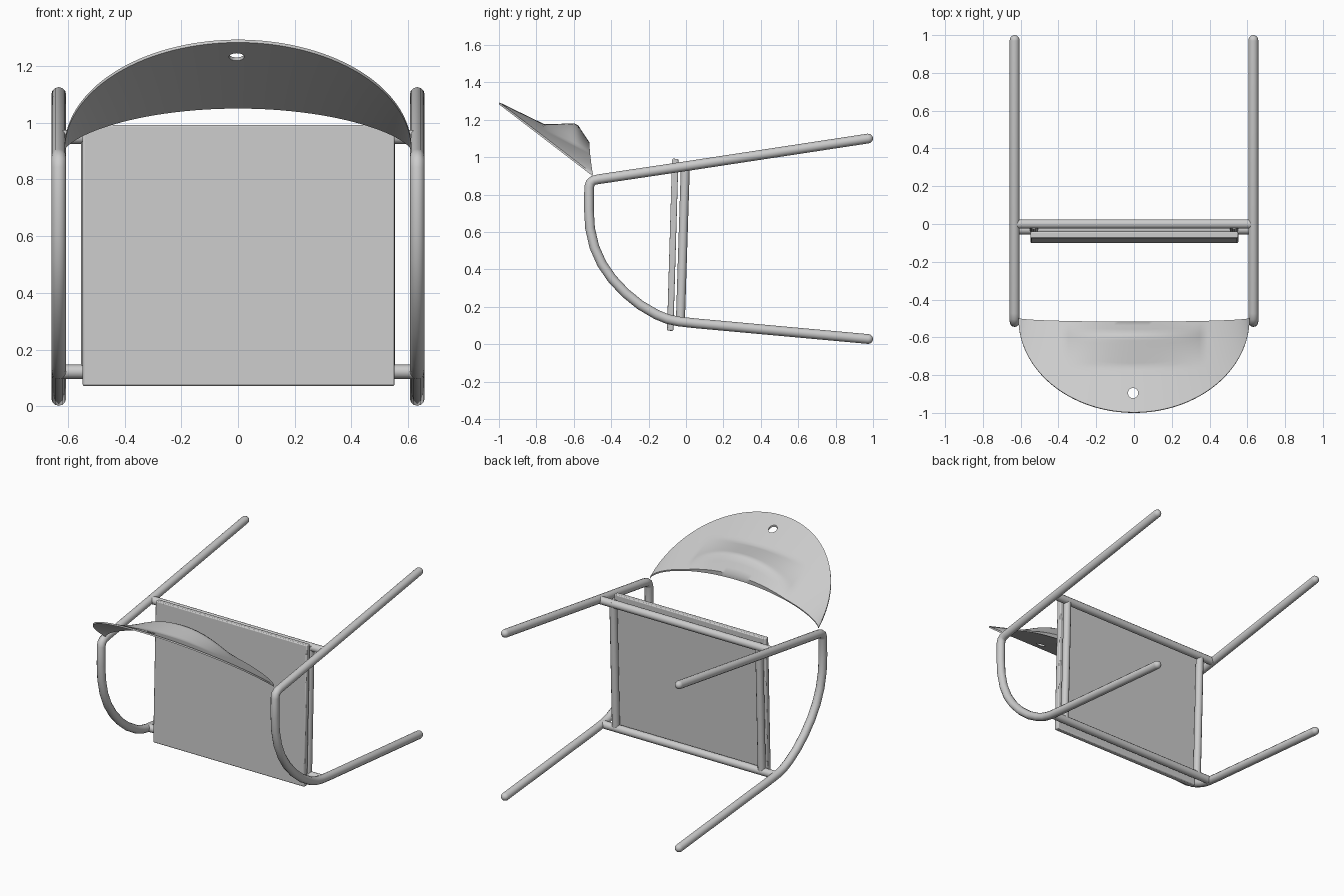
import bpy, bmesh
from math import sin, cos, pi, radians, atan2
from mathutils import Vector

if "Cube" in bpy.data.objects:
    bpy.data.objects.remove(bpy.data.objects["Cube"])


def finish(ob, angle=40):
    bpy.ops.object.select_all(action='DESELECT')
    ob.select_set(True)
    bpy.context.view_layer.objects.active = ob
    bpy.ops.object.shade_smooth_by_angle(angle=radians(angle))


def tube(name, pts, r, round_ends=False):
    """Round bar along a path, optionally with domed ends."""
    pts = [(Vector(p), 1.0) for p in pts]
    if round_ends:
        def dome(a, b):
            d = (a - b).normalized() * r
            return [(a + d * sin(k), cos(k)) for k in (0.4, 0.8, 1.15, 1.4, 1.54)]
        pts = dome(pts[0][0], pts[1][0])[::-1] + pts + dome(pts[-1][0], pts[-2][0])
    cu = bpy.data.curves.new(name, 'CURVE')
    cu.dimensions = '3D'
    cu.bevel_depth = r
    cu.bevel_resolution = 4
    cu.use_fill_caps = True
    sp = cu.splines.new('POLY')
    sp.points.add(len(pts) - 1)
    for p, (co, rad) in zip(sp.points, pts):
        p.co = (*co, 1)
        p.radius = rad
    ob = bpy.data.objects.new(name, cu)
    bpy.context.collection.objects.link(ob)
    bpy.ops.object.select_all(action='DESELECT')
    ob.select_set(True)
    bpy.context.view_layer.objects.active = ob
    bpy.ops.object.convert(target='MESH')
    ob = bpy.context.object
    finish(ob)
    return ob


# Side frames: rear leg, back bend and front leg in one bent tube
path = [(0.974, 1.10), (0.0, 0.952), (-0.47, 0.882), (-0.495, 0.876),
        (-0.511, 0.863), (-0.518, 0.84), (-0.519, 0.72), (-0.513, 0.62),
        (-0.49, 0.52), (-0.45, 0.43), (-0.395, 0.35), (-0.325, 0.275),
        (-0.245, 0.21), (-0.16, 0.16), (-0.10, 0.135), (-0.04, 0.122),
        (0.05, 0.112), (0.974, 0.028)]
for side, s in (("left", -1), ("right", 1)):
    tube(side + "_side_frame", [(s * 0.632, y, z) for y, z in path], 0.026, True)

# Seat support: cross bars and side rails
tube("rear_cross_bar", [(-0.625, 0, 0.95), (0.625, 0, 0.95)], 0.025)
tube("front_cross_bar", [(-0.625, -0.03, 0.122), (0.625, -0.03, 0.122)], 0.025)
for side, s in (("left", -1), ("right", 1)):
    tube(side + "_seat_rail", [(s * 0.53, -0.003, 0.965), (s * 0.53, -0.03, 0.122)], 0.024)

# Seat board, slightly tilted
bpy.ops.mesh.primitive_cube_add(size=1, location=(0.002, -0.071, 0.532))
seat = bpy.context.object
seat.name = "seat"
seat.scale = (1.10, 0.034, 0.92)
seat.rotation_euler.x = -atan2(0.027, 0.92)
bpy.ops.object.transform_apply(location=False, rotation=False, scale=True)
bev = seat.modifiers.new("bevel", 'BEVEL')
bev.width = 0.006
bev.segments = 2
finish(seat)

# Backrest: thin half-oval shell with a raised pad on its upper face
NU, NV = 72, 24
bm = bmesh.new()


def shell_point(i, j, top):
    t = 0.02 + (pi - 0.04) * i / NU
    s, v = sin(t), j / NV
    inner = Vector((0.612 * cos(t), -0.5 - 0.02 * s, 0.9 + 0.15 * s ** 1.3))
    outer = Vector((0.612 * cos(t), -0.5 - 0.5 * s, 0.9 + 0.383 * s))
    p = inner.lerp(outer, v)
    if top:
        ramp = (p.y + 0.76) / 0.16 if p.y < -0.6 else (-0.5 - p.y) / 0.08
        ramp = min(1, max(0, ramp))
        p += Vector((0, 0.003, 0.01))
        p.z += 0.082 * ramp * max(0, 1 - abs(p.x / 0.37) ** 2.2)
    return p


g = [[[bm.verts.new(shell_point(i, j, k)) for j in range(NV + 1)]
      for i in range(NU + 1)] for k in (0, 1)]
for i in range(NU):
    for j in range(NV):
        for k in (0, 1):
            q = g[k]
            bm.faces.new((q[i][j], q[i + 1][j], q[i + 1][j + 1], q[i][j + 1]))
    for j in (0, NV):
        bm.faces.new((g[0][i][j], g[0][i + 1][j], g[1][i + 1][j], g[1][i][j]))
for j in range(NV):
    for i in (0, NU):
        bm.faces.new((g[0][i][j], g[0][i][j + 1], g[1][i][j + 1], g[1][i][j]))
bmesh.ops.recalc_face_normals(bm, faces=bm.faces)
me = bpy.data.meshes.new("backrest")
bm.to_mesh(me)
bm.free()
back = bpy.data.objects.new("backrest", me)
bpy.context.collection.objects.link(back)

# Hanging hole near the top of the backrest
bpy.ops.mesh.primitive_cylinder_add(vertices=24, radius=0.027, depth=0.3,
                                    location=(-0.005, -0.895, 1.235))
cutter = bpy.context.object
cutter.name = "hole_cutter"
cutter.hide_render = True
cut = back.modifiers.new("hole", 'BOOLEAN')
cut.operation = 'DIFFERENCE'
cut.solver = 'EXACT'
cut.object = cutter
bpy.ops.object.select_all(action='DESELECT')
back.select_set(True)
bpy.context.view_layer.objects.active = back
bpy.ops.object.modifier_apply(modifier="hole")
bpy.data.objects.remove(cutter)
finish(back)
